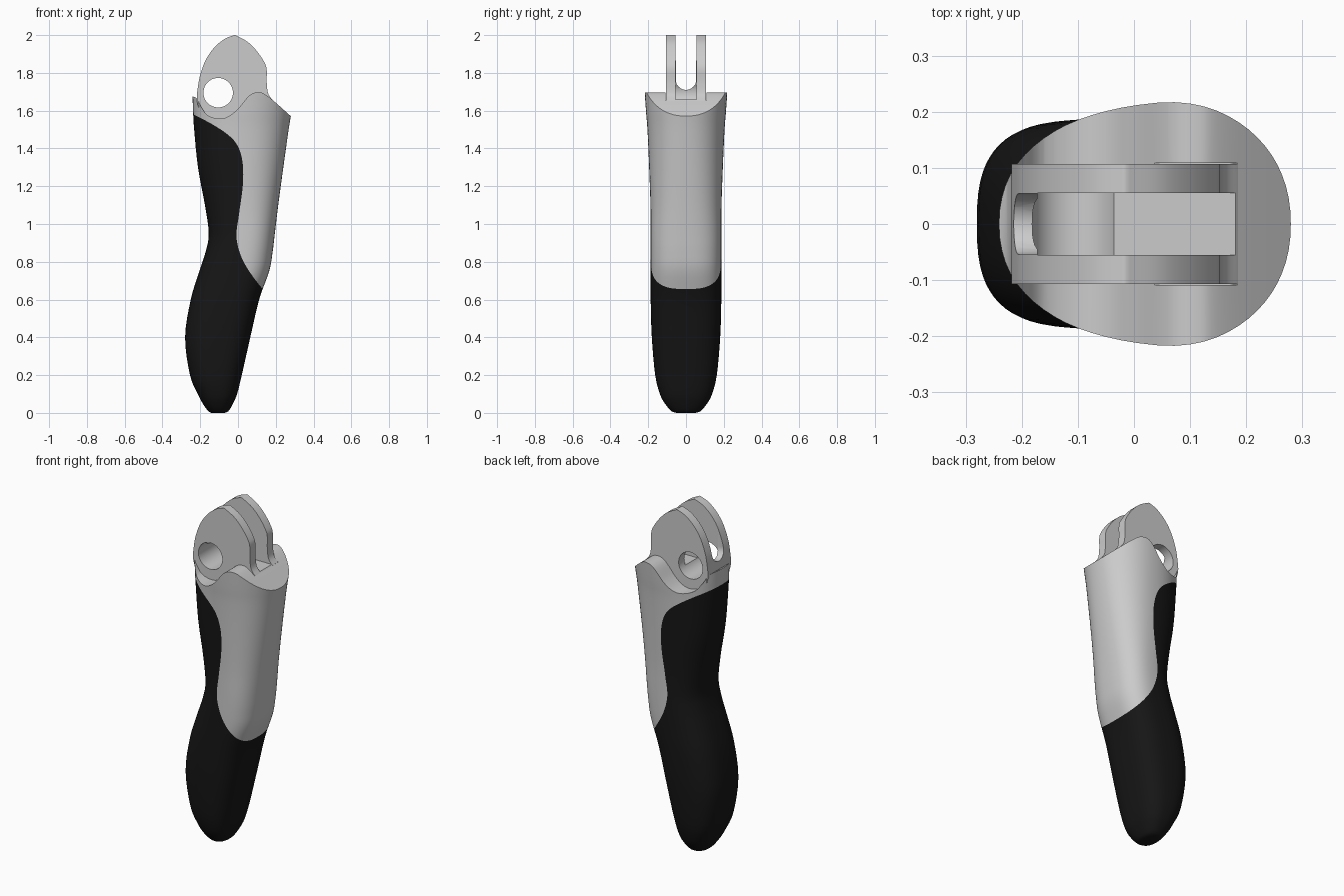
import bpy, bmesh, math
from mathutils import Vector

if "Cube" in bpy.data.objects:
    bpy.data.objects.remove(bpy.data.objects["Cube"])


def spline(pts, steps=6):
    """Smooth curve through points of any dimension."""
    p = [Vector(q) for q in pts]
    p = [p[0]] + p + [p[-1]]
    out = []
    for a, b, c, d in zip(p, p[1:], p[2:], p[3:]):
        for i in range(steps):
            t = i / steps
            out.append(0.5 * (2*b + (c - a)*t + (2*a - 5*b + 4*c - d)*t*t
                              + (3*b - a - 3*c + d)*t**3))
    return out + [p[-1]]


def finish(name, bm):
    bmesh.ops.recalc_face_normals(bm, faces=bm.faces)
    me = bpy.data.meshes.new(name)
    bm.to_mesh(me)
    bm.free()
    ob = bpy.data.objects.new(name, me)
    bpy.context.collection.objects.link(ob)
    return ob


def prism(name, pts, half):
    """Extrude an xz outline symmetrically along y."""
    bm = bmesh.new()
    f = bm.faces.new([bm.verts.new((p[0], -half, p[1])) for p in pts])
    ext = bmesh.ops.extrude_face_region(bm, geom=[f])
    bmesh.ops.translate(bm, vec=(0, 2*half, 0),
                        verts=[v for v in ext['geom'] if isinstance(v, bmesh.types.BMVert)])
    return finish(name, bm)


def box(name, x0, x1, z0, z1, half):
    return prism(name, [(x0, z0), (x1, z0), (x1, z1), (x0, z1)], half)


def loft(name, stations, n=64):
    bm = bmesh.new()
    rings = []
    for z, x0, x1, hy, e in spline(stations, 4):
        cx = x0 + 0.53*(x1 - x0)
        ring = []
        for i in range(n):
            a = 2*math.pi*i/n
            c, s = math.cos(a), math.sin(a)
            r = x1 - cx if c > 0 else cx - x0
            ring.append(bm.verts.new((cx + r*math.copysign(abs(c)**(2/e), c),
                                      hy*math.copysign(abs(s)**(2/e), s), z)))
        rings.append(ring)
    for a, b in zip(rings, rings[1:]):
        for i in range(n):
            j = (i + 1) % n
            bm.faces.new((a[i], a[j], b[j], b[i]))
    bm.faces.new(rings[0])
    bm.faces.new(rings[-1])
    return finish(name, bm)


def boolean(ob, cutter, op):
    cutter.hide_render = True
    m = ob.modifiers.new("cut", 'BOOLEAN')
    m.operation, m.solver, m.object = op, 'EXACT', cutter
    bpy.context.view_layer.objects.active = ob
    bpy.ops.object.modifier_apply(modifier=m.name)
    bpy.data.objects.remove(cutter)


def smooth(ob, deg=35):
    bpy.ops.object.select_all(action='DESELECT')
    ob.select_set(True)
    bpy.context.view_layer.objects.active = ob
    bpy.ops.object.shade_smooth_by_angle(angle=math.radians(deg))


# Handle sections: z, x min, x max, half depth, squareness
sections = [(0, -.14, -.07, .05, 2.2), (.01, -.158, -.05, .078, 2.3),
            (.05, -.187, -.026, .112, 2.5), (.1, -.213, -.005, .138, 2.6),
            (.2, -.254, .02, .163, 2.7), (.4, -.28, .065, .181, 2.8),
            (.6, -.25, .112, .187, 2.8), (.75, -.205, .165, .187, 2.7),
            (.85, -.172, .183, .187, 2.6), (.95, -.155, .195, .187, 2.5),
            (1.1, -.175, .213, .188, 2.4), (1.3, -.212, .24, .195, 2.3),
            (1.5, -.232, .268, .204, 2.2), (1.6, -.238, .284, .212, 2.15),
            (1.75, -.243, .305, .222, 2.15)]

# Line where rubber meets shell, and the shell's wavy top edge
border = spline([(-.3, 1.615), (-.237, 1.58), (-.14, 1.53), (-.05, 1.47), (0, 1.41),
                 (.025, 1.32), (.025, 1.2), (.005, 1.05), (-.008, .93), (.02, .82),
                 (.08, .72), (.16, .62)])
top = spline([(.4, 1.46), (.275, 1.575), (.16, 1.675), (.11, 1.697), (.06, 1.68),
              (0, 1.61), (-.05, 1.57), (-.1, 1.558), (-.16, 1.575), (-.195, 1.62),
              (-.225, 1.67), (-.3, 1.68)])

# Black rubber grip
grip = loft("rubber_grip", sections)
boolean(grip, prism("grip_region", border + [Vector(p) for p in
        ((.4, .62), (.4, -.1), (-.5, -.1), (-.5, 1.615))], .4), 'INTERSECT')
black = bpy.data.materials.new("black_rubber")
black.diffuse_color = (.008, .008, .008, 1)
black.use_nodes = True
black.node_tree.nodes["Principled BSDF"].inputs["Base Color"].default_value = black.diffuse_color
grip.data.materials.clear()
grip.data.materials.append(black)
smooth(grip)

# Grey shell with a notch behind the fork
shell = loft("handle_shell", sections)
boolean(shell, prism("shell_region", border + [Vector((.4, .62))] + top, .4), 'INTERSECT')
boolean(shell, box("shell_notch", -.1, .187, 1.655, 2.1, .109), 'DIFFERENCE')
smooth(shell)

# Two-eared fork with a pin hole
ears = spline([(-.17, 1.56), (-.205, 1.61), (-.218, 1.66), (-.213, 1.72), (-.2, 1.79),
               (-.17, 1.87), (-.125, 1.935), (-.07, 1.98), (-.018, 2.0)])
ears += spline([(-.014, 2.0), (.05, 1.965), (.1, 1.915), (.14, 1.855), (.152, 1.815),
                (.152, 1.75), (.16, 1.69), (.185, 1.655)])
fork = prism("fork", ears + [Vector((.185, 1.5)), Vector((-.12, 1.5))], .107)
boolean(fork, box("slot", -.172, .5, 1.66, 2.2, .055), 'DIFFERENCE')
# rounded trough at the closed end of the slot
bm = bmesh.new()
trough = [bm.verts.new((-.4, y, 2.2)) for y in (-.054, .054)]
trough += [bm.verts.new((-.4, .054*math.cos(a), 1.765 - .055*math.sin(a)))
           for a in (math.pi*i/16 for i in range(17))]
ext = bmesh.ops.extrude_face_region(bm, geom=[bm.faces.new(trough)])
bmesh.ops.translate(bm, vec=(.3, 0, 0),
                    verts=[v for v in ext['geom'] if isinstance(v, bmesh.types.BMVert)])
boolean(fork, finish("trough", bm), 'DIFFERENCE')
hole = [(-.105 + .078*math.cos(2*math.pi*i/48), 1.695 + .078*math.sin(2*math.pi*i/48))
        for i in range(48)]
boolean(fork, prism("pin_hole", hole, .3), 'DIFFERENCE')
smooth(fork, 30)
